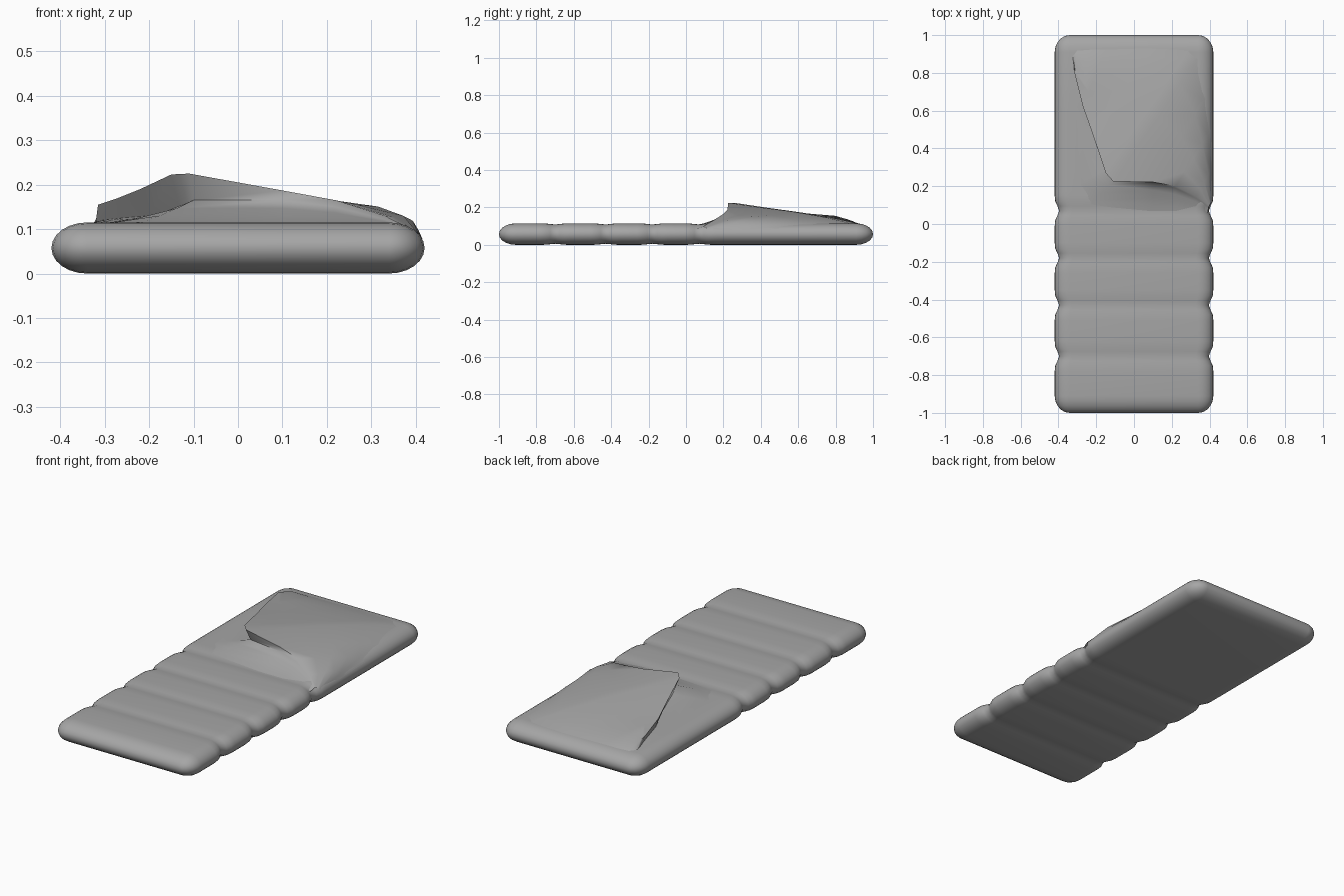
import bpy, math
from mathutils import Vector

if "Cube" in bpy.data.objects:
    bpy.data.objects.remove(bpy.data.objects["Cube"])

# dark grey fabric
fabric = bpy.data.materials.new("grey_fabric")
fabric.diffuse_color = (0.38, 0.38, 0.38, 1)
fabric.use_nodes = True
fabric.node_tree.nodes["Principled BSDF"].inputs["Base Color"].default_value = fabric.diffuse_color


def make_object(name, verts, faces, angle):
    mesh = bpy.data.meshes.new(name)
    mesh.from_pydata(verts, [], faces)
    mesh.validate()
    mesh.materials.append(fabric)
    obj = bpy.data.objects.new(name, mesh)
    bpy.context.collection.objects.link(obj)
    bpy.ops.object.select_all(action='DESELECT')
    obj.select_set(True)
    bpy.context.view_layer.objects.active = obj
    bpy.ops.object.mode_set(mode='EDIT')
    bpy.ops.mesh.select_all(action='SELECT')
    bpy.ops.mesh.remove_doubles(threshold=0.0005)
    bpy.ops.mesh.normals_make_consistent(inside=False)
    bpy.ops.object.mode_set(mode='OBJECT')
    bpy.ops.object.shade_smooth_by_angle(angle=math.radians(angle))
    return obj


# quilted bag body: rounded slab lofted along y, pinched at the seams
SEAMS = (0.07, -0.18, -0.43, -0.70)
HALF, R, H = 0.42, 0.08, 0.0575
arc = [math.radians(a) for a in (90, 72, 54, 36, 18, 0)]
stations = [(0.91 + 0.09 * math.sin(a), math.cos(a)) for a in arc]
mids = {0.6, 0.3, 0.17}
for s in SEAMS:
    mids.update(s + d for d in (-0.08, -0.05, -0.025, 0, 0.025, 0.05, 0.08))
stations += [(y, 1.0) for y in sorted(mids, reverse=True)]
stations += [(-(0.91 + 0.09 * math.sin(a)), math.cos(a)) for a in reversed(arc)]

quarter = [math.radians(15 * i) for i in range(-6, 7)]
verts, faces = [], []
for y, c in stations:
    pinch = sum(math.exp(-((y - s) / 0.035) ** 2) for s in SEAMS)
    h = max(H * c - 0.006 * pinch, 0.0)
    core = HALF - R - 0.012 * pinch
    r = max(R * c - 0.012 * pinch, 0.0)
    ring = [(core + r * math.cos(b), h * math.sin(b)) for b in quarter]
    ring += [(-x, z) for x, z in reversed(ring)]
    verts += [(x, y, H + z) for x, z in ring]
n = 2 * len(quarter)
for i in range(len(stations) - 1):
    for j in range(n):
        k = (j + 1) % n
        faces.append((i * n + j, i * n + k, (i + 1) * n + k, (i + 1) * n + j))
make_object("bag_body", verts, faces, 60)

# turned-open flap: raised rim, lip below the rim, outer border
rim = [(-.32, .86, .118), (-.315, .80, .155), (-.27, .62, .17), (-.22, .48, .19),
       (-.15, .27, .223), (-.11, .225, .225), (.10, .222, .187), (.22, .20, .165),
       (.33, .145, .130), (.395, .09, .098)]
lip = [(-.32, .86, .112), (-.305, .80, .12), (-.26, .63, .125), (-.20, .50, .13),
       (-.13, .30, .142), (-.10, .25, .165), (.10, .22, .165), (.22, .19, .150),
       (.33, .135, .122), (.395, .085, .095)]
base = [(-.36, .85), (-.37, .75), (-.37, .60), (-.37, .45), (-.35, .18),
        (-.25, .08), (.10, .06), (.22, .06), (.33, .06), (.39, .06)]
border = [(-.33, .90, .11), (-.30, .925, .11), (-.15, .935, .11), (.10, .94, .11),
          (.30, .935, .11), (.36, .91, .105), (.40, .70, .094), (.41, .50, .085),
          (.415, .30, .078), (.412, .12, .07)]
puff = [0, .005, .008, .01, .01, .015, .02, .03, .03, .01]
cols = len(rim)
E, L, O = ([Vector(p) for p in c] for c in (rim, lip, border))
B = [Vector((x, y, 0.107 if x < .3 else 0.105 - (x - .33) * .3)) for x, y in base]
rows = [B]
for t in (0.25, 0.5, 0.75):                    # concave ramp up to the lip
    row = []
    for b, l in zip(B, L):
        p = b.lerp(l, t)
        p.z = b.z + (l.z - b.z) * t ** 1.3
        row.append(p)
    rows.append(row)
rows.append(L)
for t in (0, 0.25, 0.5, 0.75, 0.9, 1):         # flap top, rim to border
    rows.append([e.lerp(o, t) + Vector((0, 0, b * math.sin(math.pi * t ** 1.6)))
                 for e, o, b in zip(E, O, puff)])
verts = [p for row in rows for p in row]
faces = [(i * cols + j, i * cols + j + 1, (i + 1) * cols + j + 1, (i + 1) * cols + j)
         for i in range(len(rows) - 1) for j in range(cols - 1)]
make_object("open_flap", verts, faces, 65)
